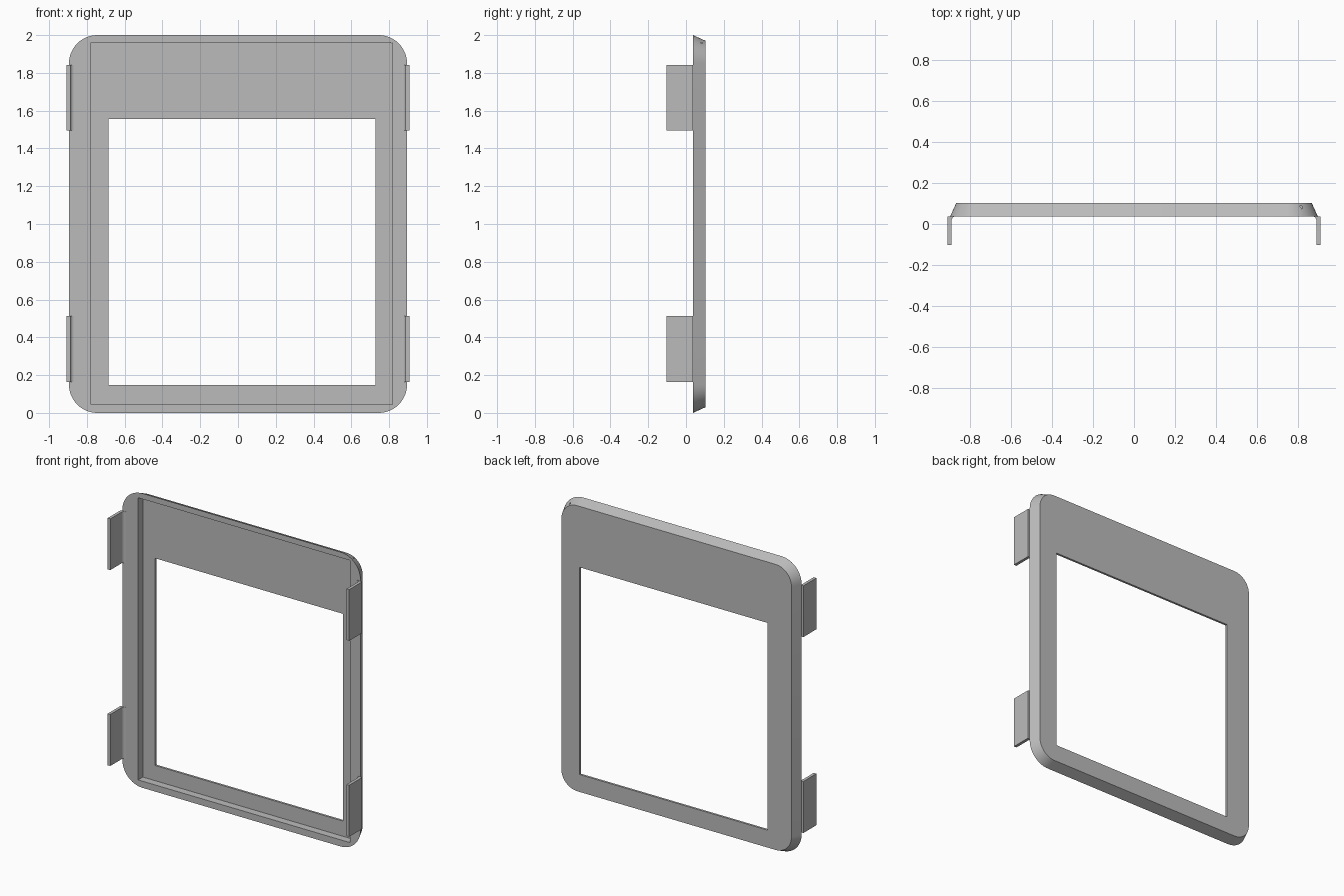
import bpy, bmesh
from math import sin, cos, pi, radians

if "Cube" in bpy.data.objects:
    bpy.data.objects.remove(bpy.data.objects["Cube"])

grey = bpy.data.materials.new("plain_grey")
grey.use_nodes = True
COLOUR = (0.5, 0.5, 0.5, 1)
grey.diffuse_color = COLOUR
grey.node_tree.nodes["Principled BSDF"].inputs["Base Color"].default_value = COLOUR

FRONT, FLOOR, BACK = 0.037, 0.088, 0.103


def loft(name, ring_a, ring_b):
    """Closed solid between two matching rings of points."""
    bm = bmesh.new()
    a = [bm.verts.new(p) for p in ring_a]
    b = [bm.verts.new(p) for p in ring_b]
    bm.faces.new(a)
    bm.faces.new(b[::-1])
    for i in range(len(a)):
        j = (i + 1) % len(a)
        bm.faces.new((a[j], a[i], b[i], b[j]))
    bmesh.ops.recalc_face_normals(bm, faces=bm.faces)
    mesh = bpy.data.meshes.new(name)
    bm.to_mesh(mesh)
    bm.free()
    mesh.materials.append(grey)
    obj = bpy.data.objects.new(name, mesh)
    bpy.context.collection.objects.link(obj)
    return obj


def select(obj):
    bpy.ops.object.select_all(action="DESELECT")
    obj.select_set(True)
    bpy.context.view_layer.objects.active = obj


def rounded_ring(y, inset, half_w=0.895, height=2.0, radius=0.15, steps=12):
    """Rounded rectangle; the corner centres stay put as it is inset."""
    points = []
    centres = [(1, 1), (-1, 1), (-1, -1), (1, -1)]
    for k, (sx, sz) in enumerate(centres):
        cx = sx * (half_w - radius)
        cz = height / 2 + sz * (height / 2 - radius)
        for s in range(steps + 1):
            t = (k + s / steps) * pi / 2
            r = radius - inset
            points.append((cx + r * cos(t), y, cz + r * sin(t)))
    return points


def cut_box(target, x0, x1, y0, y1, z0, z1):
    ring = [(x0, z0), (x1, z0), (x1, z1), (x0, z1)]
    cutter = loft("cutter", [(x, y0, z) for x, z in ring], [(x, y1, z) for x, z in ring])
    cutter.hide_render = True
    mod = target.modifiers.new("cut", "BOOLEAN")
    mod.operation = "DIFFERENCE"
    mod.solver = "EXACT"
    mod.object = cutter
    select(target)
    bpy.ops.object.modifier_apply(modifier=mod.name)
    bpy.data.objects.remove(cutter)


# Bezel with tapered rim, shallow front pocket and window opening
bezel = loft("bezel", rounded_ring(FRONT, 0), rounded_ring(BACK, 0.03))
cut_box(bezel, -0.777, 0.817, -0.1, FLOOR, 0.045, 1.962)
cut_box(bezel, -0.685, 0.727, 0, 0.2, 0.148, 1.556)
select(bezel)
bpy.ops.object.shade_smooth_by_angle(angle=radians(25))

# Clip tabs with a small fillet where they meet the bezel
OUTER, INNER, FILLET = 0.908, 0.888, 0.02
profile = [(INNER, -0.103), (OUTER, -0.103), (OUTER, FRONT)]
for s in range(7):
    t = s / 6 * pi / 2
    profile.append((INNER - FILLET + FILLET * sin(t), FRONT - FILLET + FILLET * cos(t)))

for side, sx in (("left", 1), ("right", -1)):
    for level, z0, z1 in (("lower", 0.163, 0.513), ("upper", 1.494, 1.842)):
        tab = loft(f"{level}_{side}_tab",
                   [(sx * x, y, z0) for x, y in profile],
                   [(sx * x, y, z1) for x, y in profile])
        select(tab)
        bpy.ops.object.shade_smooth_by_angle(angle=radians(25))
